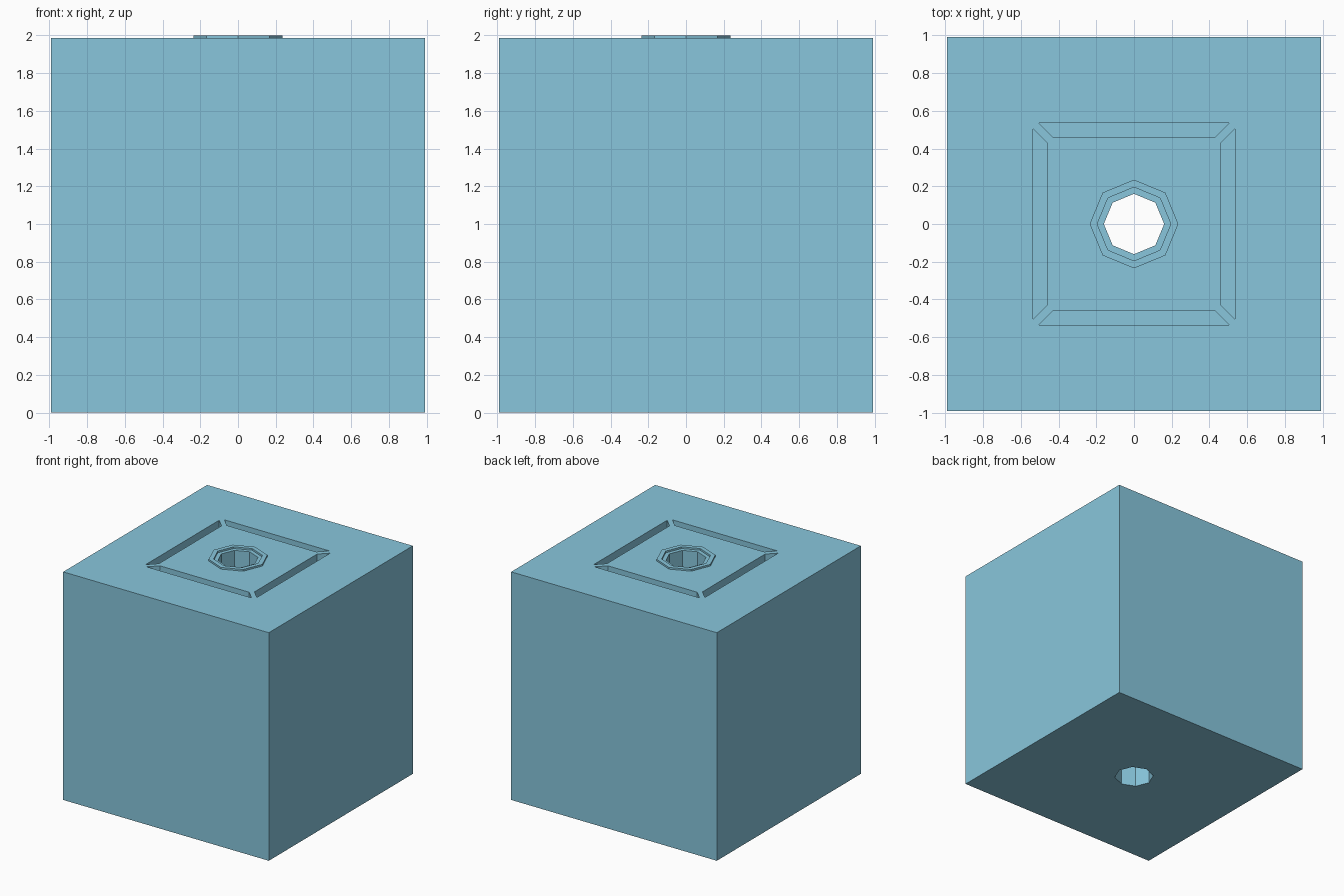
import bpy, bmesh, math

if "Cube" in bpy.data.objects:
    bpy.data.objects.remove(bpy.data.objects["Cube"])

TOP = 1.985      # height of the block
HALF = 0.99      # half width of the block

blue = bpy.data.materials.new("light blue")
blue.diffuse_color = (0.246, 0.565, 0.716, 1)
blue.use_nodes = True
blue.node_tree.nodes["Principled BSDF"].inputs["Base Color"].default_value = blue.diffuse_color


def add_object(name, bm):
    bmesh.ops.recalc_face_normals(bm, faces=bm.faces)
    me = bpy.data.meshes.new(name)
    bm.to_mesh(me)
    bm.free()
    me.materials.append(blue)
    ob = bpy.data.objects.new(name, me)
    bpy.context.collection.objects.link(ob)
    return ob


def prism(bm, outline, z0, z1):
    """Closed vertical prism over a 2D outline."""
    low = [bm.verts.new((x, y, z0)) for x, y in outline]
    high = [bm.verts.new((x, y, z1)) for x, y in outline]
    bm.faces.new(low[::-1])
    bm.faces.new(high)
    n = len(outline)
    for i in range(n):
        j = (i + 1) % n
        bm.faces.new((low[i], low[j], high[j], high[i]))


def octagon(r):
    return [(r * math.cos(i * math.pi / 4), r * math.sin(i * math.pi / 4)) for i in range(8)]


# Block
bm = bmesh.new()
prism(bm, [(-HALF, -HALF), (HALF, -HALF), (HALF, HALF), (-HALF, HALF)], 0, TOP)
block = add_object("block", bm)

# Cutter: central hole plus four mitred grooves
bm = bmesh.new()
prism(bm, octagon(0.16), -0.2, TOP + 0.2)
groove = [(0.46, -0.43), (0.535, -0.505), (0.535, 0.505), (0.46, 0.43)]
for k in range(4):
    c, s = round(math.cos(k * math.pi / 2)), round(math.sin(k * math.pi / 2))
    prism(bm, [(c * x - s * y, s * x + c * y) for x, y in groove], TOP - 0.09, TOP + 0.2)
cutter = add_object("hole_and_groove_cutter", bm)
cutter.hide_render = True
cutter.hide_viewport = False

mod = block.modifiers.new("cut", 'BOOLEAN')
mod.operation = 'DIFFERENCE'
mod.solver = 'EXACT'
mod.object = cutter

# Bake the cut, then remove the cutter
bpy.context.view_layer.update()
baked = bpy.data.meshes.new_from_object(block.evaluated_get(bpy.context.evaluated_depsgraph_get()))
block.modifiers.clear()
block.data = baked
bpy.data.objects.remove(cutter)

# Raised octagonal rim around the hole
bm = bmesh.new()
loops = []
for r, z in ((0.235, TOP), (0.235, 2.0), (0.195, 2.0), (0.195, TOP)):
    loops.append([bm.verts.new((x, y, z)) for x, y in octagon(r)])
for a, b in zip(loops, loops[1:]):
    for i in range(8):
        j = (i + 1) % 8
        bm.faces.new((a[i], a[j], b[j], b[i]))
add_object("hole_rim", bm)
